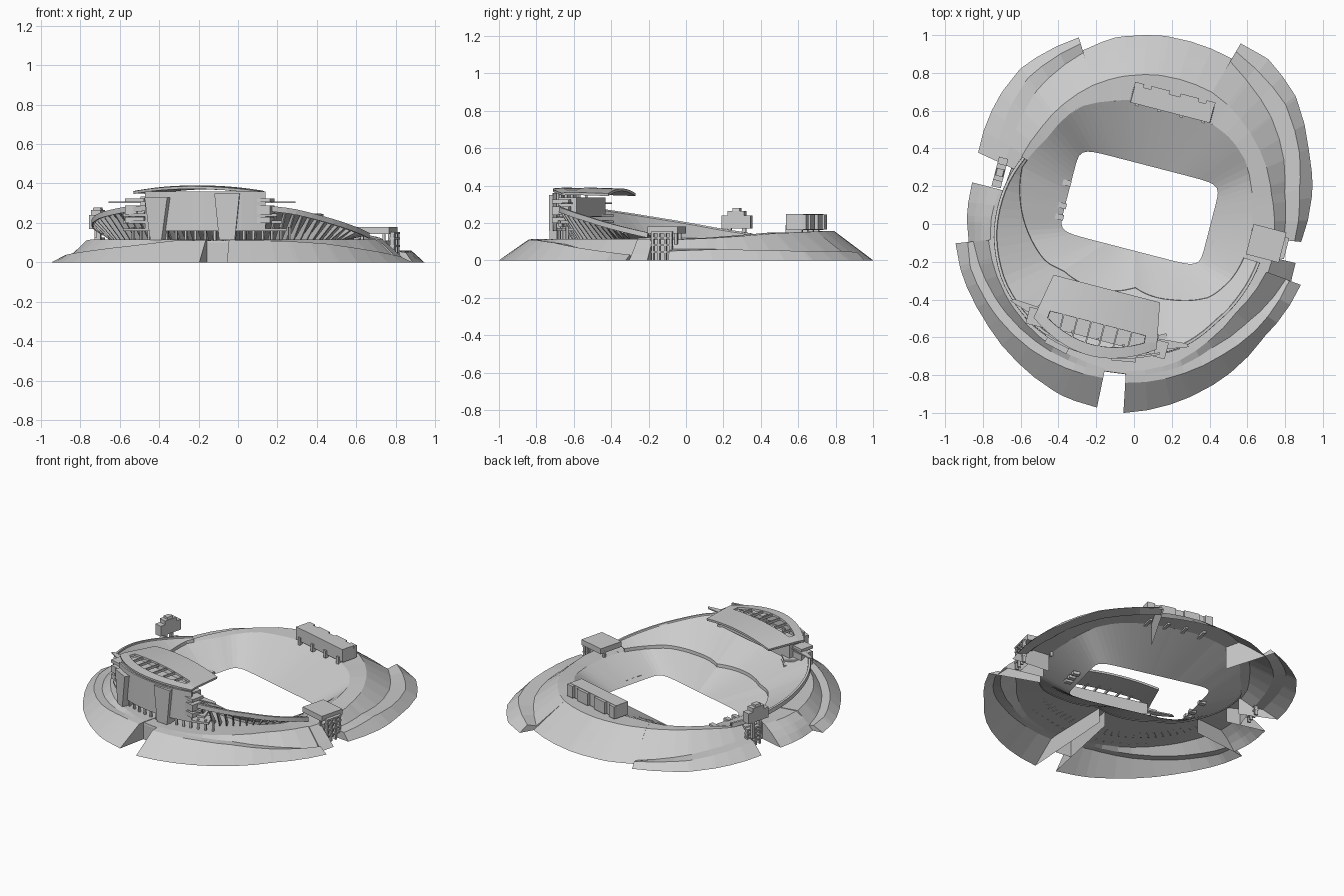
import bpy, bmesh, math
from mathutils import Matrix, Vector

if "Cube" in bpy.data.objects:
    bpy.data.objects.remove(bpy.data.objects["Cube"])

TILT = -14.5  # plan rotation of the pitch, degrees


def pol(a, r, z):
    return (r * math.cos(math.radians(a)), r * math.sin(math.radians(a)), z)


def lerp_keys(keys, a):
    """keys: sorted [(angle, [numbers])] -> interpolated numbers"""
    for (a0, v0), (a1, v1) in zip(keys, keys[1:]):
        if a <= a1 or a1 == keys[-1][0]:
            t = min(1, max(0, (a - a0) / (a1 - a0)))
            return [p + (q - p) * t for p, q in zip(v0, v1)]


def ring(pts, closed=True):
    """Polar function angle -> (r, z) through xyz points"""
    k = sorted((math.degrees(math.atan2(y, x)) % 360, [math.hypot(x, y), z]) for x, y, z in pts)
    if closed:
        k = [(k[-1][0] - 360, k[-1][1])] + k + [(k[0][0] + 360, k[0][1])]
    return lambda a: lerp_keys(k, a % 360)


def mesh_obj(name, verts, faces, thick=0):
    me = bpy.data.meshes.new(name)
    me.from_pydata(verts, [], faces)
    bm = bmesh.new()
    bm.from_mesh(me)
    bmesh.ops.remove_doubles(bm, verts=bm.verts, dist=1e-5)
    bmesh.ops.recalc_face_normals(bm, faces=bm.faces)
    bm.to_mesh(me)
    bm.free()
    ob = bpy.data.objects.new(name, me)
    bpy.context.collection.objects.link(ob)
    if thick:
        m = ob.modifiers.new("thickness", 'SOLIDIFY')
        m.thickness, m.offset = thick, 0
    return ob


def loft(name, rows, closed=False, caps=False, thick=0):
    n = len(rows[0])
    verts = [p for r in rows for p in r]
    m = len(rows)
    faces = [(i * n + j, i * n + j + 1, (i + 1) % m * n + j + 1, (i + 1) % m * n + j)
             for i in range(m if closed else m - 1) for j in range(n - 1)]
    if caps:
        for i in (0, m - 1):
            x, y, _ = verts[i * n + n - 1]
            verts.append((x, y, 0))
            faces.append(tuple(range(i * n, i * n + n)) + (len(verts) - 1,))
    return mesh_obj(name, verts, faces, thick)


def boxes(name, items):
    """items: (centre xyz, size xyz, rotation, top taper) joined in one mesh"""
    verts, faces = [], []
    for (cx, cy, cz), (sx, sy, sz), rot, taper in items:
        b = len(verts)
        R = Matrix.Rotation(math.radians(rot), 3, 'Z')
        for k in (-.5, .5):
            t = taper if k > 0 else 1
            for i, j in ((-.5, -.5), (.5, -.5), (.5, .5), (-.5, .5)):
                verts.append(tuple(R @ Vector((i * sx * t, j * sy, k * sz)) + Vector((cx, cy, cz))))
        faces += [tuple(b + q for q in f) for f in ((3, 2, 1, 0), (4, 5, 6, 7), (0, 1, 5, 4),
                                                    (1, 2, 6, 5), (2, 3, 7, 6), (3, 0, 4, 7))]
    return mesh_obj(name, verts, faces)


def steps(a0, a1, step):
    n = max(1, round((a1 - a0) / step))
    return [a0 + (a1 - a0) * i / n for i in range(n + 1)]


# Plan curves: pitch edge, tier line, upper rim
pitch_pts = []
for i in range(360):
    c, s = math.cos(math.radians(i)), math.sin(math.radians(i))
    r = (abs(c / .385) ** 10 + abs(s / .227) ** 10) ** -.1
    p = Matrix.Rotation(math.radians(TILT), 3, 'Z') @ Vector((r * c, r * s, 0))
    pitch_pts.append((p.x + .025, p.y + .088, .004))
pitch = ring(pitch_pts)
tier = ring([(-.6, .3, .11), (-.61, .15, .1), (-.55, -.08, .1), (-.47, -.2, .1), (-.38, -.245, .1),
             (0, -.335, .1), (.2, -.4, .1), (.4, -.385, .1), (.52, -.28, .1), (.6, -.12, .11),
             (.62, .1, .12), (.58, .35, .14), (.5, .46, .15), (.2, .62, .15), (-.1, .655, .155),
             (-.3, .62, .15), (-.47, .45, .13)])
rim = ring([(-.59, .36, .135), (-.69, .2, .16), (-.745, -.05, .205), (-.7, -.3, .245), (-.57, -.5, .275),
            (-.37, -.64, .285), (-.1, -.7, .29), (.1, -.685, .285), (.27, -.64, .265), (.43, -.52, .225),
            (.57, -.37, .18), (.66, -.2, .14)], False)

# Lower seating bowl
loft("lower_bowl", [[pol(a, *pitch(a)), pol(a, *tier(a))] for a in steps(0, 357, 3)], closed=True)

# Upper seating tier with a rim lip
rows = []
for a in steps(149, 343, 4):
    (r0, z0), (r1, z1) = tier(a), rim(a)
    rows.append([pol(a, r0, z0 - .005), pol(a, r0 + .002, z0 + .018), pol(a, max(r1 - .012, r0 + .004), z1 - .002),
                 pol(a, max(r1 - .01, r0 + .006), z1 + .006), pol(a, r1, z1 + .006), pol(a, r1, z1 - .02)])
loft("upper_tier", rows, thick=.006)


# Earth banks: angle, outer r, then (r, z) crest, path, top; inner edge follows the tier line
def bank(name, keys):
    keys = sorted((k[0], list(k[1:])) for k in keys)
    rows = []
    for a in sorted(set(steps(keys[0][0], keys[-1][0], 7) + [k[0] for k in keys])):
        ro, rc, zc, rp, zp, rt, zt = lerp_keys(keys, a)
        rows.append([pol(a, ro, 0), pol(a, rc, zc), pol(a, rp, zp), pol(a, rt, zt), pol(a, *tier(a))])
    loft(name, rows, caps=True)


bank("front_right_bank", [(-93.5, 1, .84, .112, .8, .115, .78, .115), (-73, .96, .83, .108, .79, .11, .76, .115),
                          (-58, .935, .83, .095, .77, .09, .73, .115), (-41, .907, .85, .065, .79, .055, .71, .115),
                          (-20, .935, .87, .03, .85, .015, .74, .115)])
bank("right_inner_bank", [(-20, .88, .84, .035, .8, .07, .75, .115), (-13.5, .875, .84, .035, .8, .07, .75, .115)])
bank("front_left_bank", [(258.3, .99, .83, .112, .8, .115, .78, .115), (247, .985, .84, .11, .8, .11, .77, .115),
                         (231, .96, .86, .085, .81, .085, .78, .115), (212, .943, .88, .06, .83, .06, .78, .115),
                         (195, .953, .9, .04, .85, .04, .78, .115), (186, .955, .89, .035, .86, .03, .78, .11)])
bank("left_bank", [(186, .885, .85, .04, .82, .07, .77, .105), (177, .89, .85, .04, .81, .07, .76, .105),
                   (165.5, .89, .84, .04, .8, .07, .74, .105)])
bank("back_left_bank", [(155.4, .913, .82, .055, .76, .06, .68, .11), (148, .943, .85, .055, .78, .06, .7, .12),
                        (136, .99, .91, .05, .83, .055, .71, .135), (126, 1.024, .96, .045, .88, .045, .73, .145),
                        (106.7, 1.034, 1.0, .035, .95, .02, .77, .155)])
bank("back_bank", [(106.7, .962, .9, .052, .84, .104, .77, .157), (96, .995, .93, .052, .86, .104, .785, .158),
                   (81.5, 1.01, .94, .052, .87, .104, .8, .158), (59.7, 1.017, .95, .052, .88, .104, .81, .155)])
bank("back_right_bank", [(59.7, 1.11, 1.06, .045, 1.0, .025, .81, .155), (51, 1.124, 1.04, .05, .96, .04, .8, .15),
                         (38.7, 1.089, 1.02, .05, .92, .05, .78, .145), (23.5, 1.003, .95, .055, .86, .055, .76, .13),
                         (12, .961, .89, .06, .81, .06, .74, .12), (-6, .885, .85, .05, .79, .06, .74, .11)])
# Upright walls at the back of the three entrance cuts
for name, a0, a1, r in (("front_entrance", 258.3, 266.5, .795), ("left_entrance", 155.4, 165.5, .72),
                        ("right_entrance", -13.5, -6, .77)):
    bank(name, [(a, r, r, .05, r, .1, r - .002, .112) for a in (a0, a1)])

# Raking fins carrying the upper rim
verts, faces = [], []
for a in steps(166, 330, 4):
    (r, z), (ri, _) = rim(a), tier(a)
    for s in (-.35, .35):
        verts += [pol(a + s, max(ri, r - .16), .105), pol(a + s, r - .1, .105),
                  pol(a + s, r - .004, z - .025), pol(a + s, r - .012, z - .004)]
    b = len(verts) - 8
    faces += [(b, b + 1, b + 2, b + 3), (b + 7, b + 6, b + 5, b + 4)]
    faces += [(b + i, b + (i + 1) % 4, b + 4 + (i + 1) % 4, b + 4 + i) for i in range(4)]
mesh_obj("rim_fins", verts, faces)

# Main stand rear wall, columns below it, and floor galleries
arc = steps(231, 281, 5)
loft("rear_wall", [[pol(a, rim(a)[0] + .003, .16), pol(a, rim(a)[0] + .003, .36)] for a in arc], thick=.012)
boxes("rear_columns", [((*pol(a, rim(a)[0] - .01, 0)[:2], .145), (.012, .012, .07), a, 1) for a in steps(224, 292, 4)])
for i, z in enumerate((.165, .205, .24)):
    loft(f"gallery_{i}", [[pol(a, .6, z), pol(a, rim(a)[0] + .008, z)] for a in steps(220, 290 - 2 * i, 5)], thick=.014)

# Stair towers, flaring upward
boxes("stair_towers", [((-.405, -.625, .222), (.065, .07, .215), -28, 2.0),
                       ((-.058, -.69, .232), (.08, .07, .235), -5, 1.6)])


# Main stand local frame
def G(u, v, z):
    p = Matrix.Rotation(math.radians(TILT), 3, 'Z') @ Vector((u, v, 0))
    return (p.x - .17, p.y - .5, z)


boxes("suites", [(G(0, -.06, .285), (.62, .11, .1), TILT, 1)])
boxes("side_blocks", [(G(s * .33 - .01, -.08, z), (.1, .09, h), TILT, 1)
                      for s in (-1, 1) for z, h in ((.215, .03), (.265, .045), (.315, .02))])
for s, n in ((-1, "left"), (1, "right")):
    pts = [G(s * .28, -.03, .305), G(s * .28, -.1, .305), G(s * .49 - .01, -.03, .305), G(s * .47 - .01, -.015, .305)]
    mesh_obj(n + "_wing", pts, [(0, 1, 2, 3)], .008)

# Arched roof with a row of open slots at the rear
N = 20
def roof_z(s):
    return .357 + .026 * (1 - s * s)
verts, faces = [], []
for i in range(N + 1):
    s = -1 + 2 * i / N
    back = -.205 + .12 * s * s
    for w, v, d in ((.29, .16, -.006), (.325, -.03, 0), (.33, min(-.055, back + .06), 0), (.335, back, -.004)):
        verts.append(G(s * w - .02, v, roof_z(s) + d))
for i in range(N):
    for j in range(3):
        if not (j == 1 and 2 <= i < N - 2):
            faces.append((i * 4 + j, i * 4 + j + 1, i * 4 + j + 5, i * 4 + j + 4))
mesh_obj("main_roof", verts, faces, .014)
boxes("roof_ribs", [(G(s * .327 - .02, -.075, roof_z(s) - .004), (.008, .16 - .08 * s * s, .016), TILT, 1)
                    for s in (-.57, -.34, -.11, .11, .34, .57)])
boxes("roof_props", [(G(u, -.11 + .02 * abs(u), .34), (.012, .012, .04), TILT, 1) for u in (-.28, -.14, 0, .14, .26)])

# Press building on the back bank
def P(u, v, z):
    p = Matrix.Rotation(math.radians(TILT), 3, 'Z') @ Vector((u, v, 0))
    return (p.x + .2, p.y + .645, z)
boxes("press_building", [(P(0, -.008, .205), (.44, .094, .085), TILT, .985)] +
      [(P(u, .046, .205), (w, .022, .08), TILT, 1) for u, w in ((-.195, .05), (-.08, .1), (.08, .1), (.195, .05))] +
      [(P(u, -.02, .165), (.02, .09, .05), TILT, 1) for u in (-.18, -.06, .06, .18)])

# Right entrance tower on legs
boxes("right_tower", [((.695, -.1, .162), (.18, .165, .036), TILT, 1)] +
      [((.695 + x, -.1 + y, .12), (.014, .014, .07), TILT, 1) for x, y in ((-.07, .07), (.07, .05), (.04, -.08))])

# Scoreboard with stepped top
boxes("scoreboard", [((-.715, .275, .205), (.05, .16, .07), TILT, 1), ((-.715, .275, .252), (.05, .09, .026), TILT, 1),
                     ((-.715, .275, .27), (.045, .04, .018), TILT, .8),
                     ((-.71, .235, .12), (.02, .02, .12), TILT, 1), ((-.72, .315, .12), (.02, .02, .12), TILT, 1)])

# Gate lattices in both side cuts
for name, x, y, h in (("right_gate", .79, -.125, .15), ("left_gate", -.705, .29, .12)):
    c, s = math.cos(math.radians(TILT)), math.sin(math.radians(TILT))
    boxes(name, [((x - s * v, y + c * v, h / 2), (.02, .012, h), TILT, 1) for v in (-.05, -.018, .018, .05)] +
          [((x, y, h * k), (.026, .115, .01), TILT, 1) for k in (.3, .55, .8, 1)])

# Pitch-side steps
boxes("pitch_steps", [((x, y, .012), (.045, .03, .02), TILT, 1) for x, y in
                      ((.455, .0), (.445, -.05), (.43, -.1), (-.385, .1), (-.4, .04), (-.36, .22))])

# Put the whole model on the ground, centred
bpy.context.view_layer.update()
pts = [v.co for o in bpy.context.collection.objects for v in o.data.vertices]
mid = Vector([(max(p[i] for p in pts) + min(p[i] for p in pts)) / 2 for i in (0, 1)] + [0])
for o in bpy.context.collection.objects:
    o.data.transform(Matrix.Translation(-mid))
